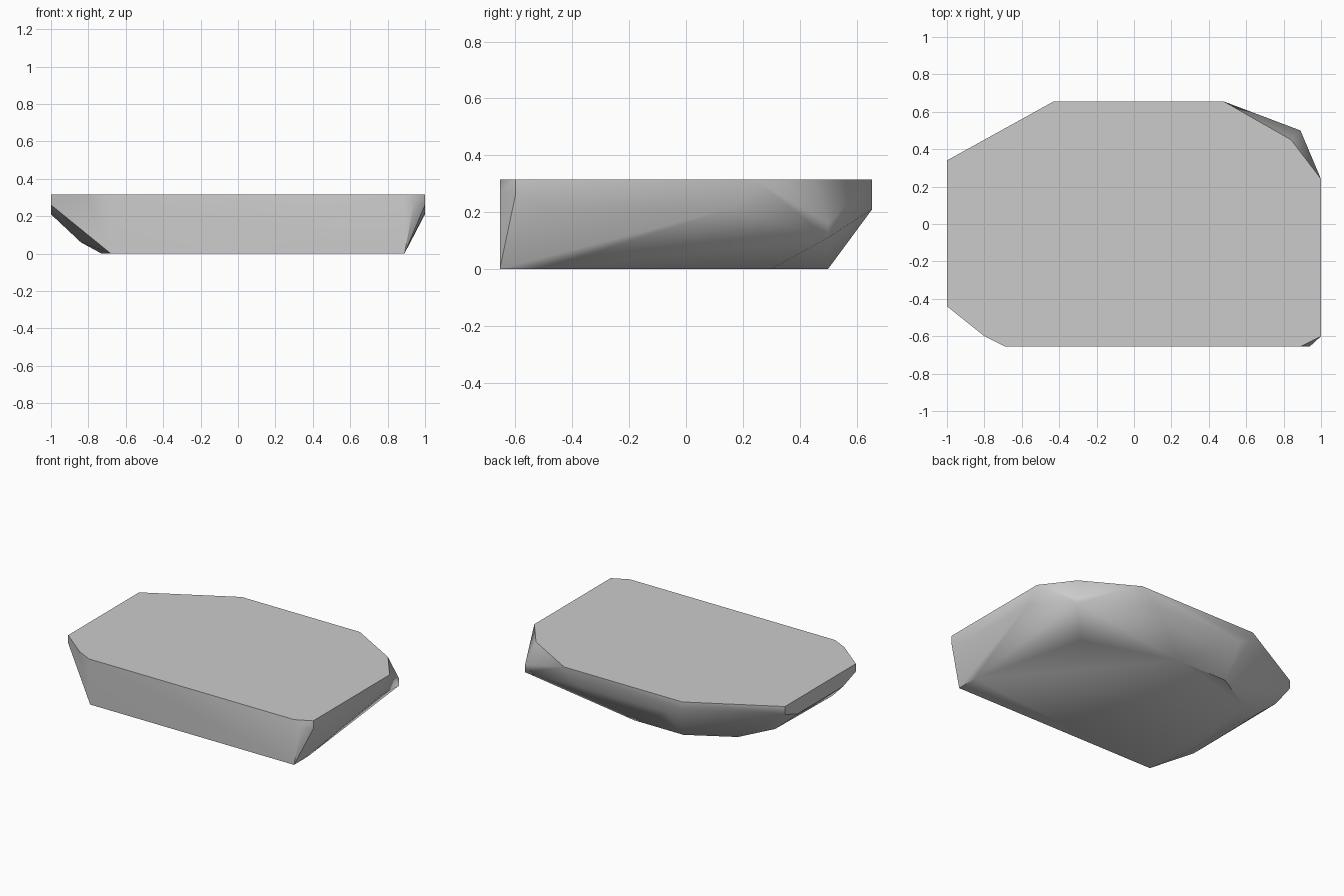
import bpy
import bmesh
from math import radians

TOP = 0.315

# Outline of the flat top, counter-clockwise
top_outline = [(-1, 0.34), (-1, -0.44), (-0.8, -0.6), (-0.69, -0.655), (0.89, -0.655),
               (1, -0.6), (1, 0.24), (0.84, 0.45), (0.48, 0.655), (-0.43, 0.655)]

# Outline of the smaller flat base
base_outline = [(-0.63, 0.33), (-0.73, 0.09), (-0.73, -0.37), (-0.68, -0.655), (0.89, -0.655),
                (0.89, -0.5), (0.69, 0.3), (0.12, 0.47), (0.05, 0.5), (-0.33, 0.5)]

# Corners between top and base: left side, back, right side, chipped corners
flank_corners = [(-1, 0.34, 0.26), (-1, 0.2, 0.21), (-1, -0.3, 0.21), (-1, -0.44, 0.26),
                 (-0.84, 0.22, 0.07), (-0.84, -0.41, 0.06),
                 (-0.42, 0.655, 0.26), (-0.32, 0.655, 0.21), (0.37, 0.655, 0.21),
                 (0.89, 0.5, 0.16), (0.89, 0.5, 0.11),
                 (1, 0.15, 0.21), (1, -0.5, 0.22), (1, -0.6, 0.26), (0.94, -0.655, 0.27)]


def make_material(name, colour):
    mat = bpy.data.materials.new(name)
    mat.use_nodes = True
    mat.diffuse_color = colour
    shader = next(n for n in mat.node_tree.nodes if n.type == 'BSDF_PRINCIPLED')
    shader.inputs["Base Color"].default_value = colour
    return mat


def faceted_solid(name, corners, material):
    """Wrap a convex skin around the corners and merge coplanar faces."""
    bm = bmesh.new()
    for corner in corners:
        bm.verts.new(corner)
    skin = bmesh.ops.convex_hull(bm, input=bm.verts)
    loose = {g for g in skin["geom_interior"] + skin["geom_unused"]
             if isinstance(g, bmesh.types.BMVert)}
    bmesh.ops.delete(bm, geom=list(loose), context='VERTS')
    bmesh.ops.dissolve_limit(bm, angle_limit=radians(1), verts=bm.verts, edges=bm.edges)
    bmesh.ops.recalc_face_normals(bm, faces=bm.faces)
    mesh = bpy.data.meshes.new(name)
    bm.to_mesh(mesh)
    bm.free()
    mesh.materials.append(material)
    obj = bpy.data.objects.new(name, mesh)
    bpy.context.collection.objects.link(obj)
    return obj


default_cube = bpy.data.objects.get("Cube")
if default_cube:
    bpy.data.objects.remove(default_cube, do_unlink=True)

# Flat stone slab with undercut, chipped sides
corners = [(x, y, TOP) for x, y in top_outline]
corners += [(x, y, 0) for x, y in base_outline]
corners += flank_corners
slab = faceted_solid("stone_slab", corners, make_material("stone grey", (0.6, 0.6, 0.6, 1)))

# Soft shading across the flanks, crisp rim
bpy.ops.object.select_all(action='DESELECT')
slab.select_set(True)
bpy.context.view_layer.objects.active = slab
bpy.ops.object.shade_smooth_by_angle(angle=radians(40))
